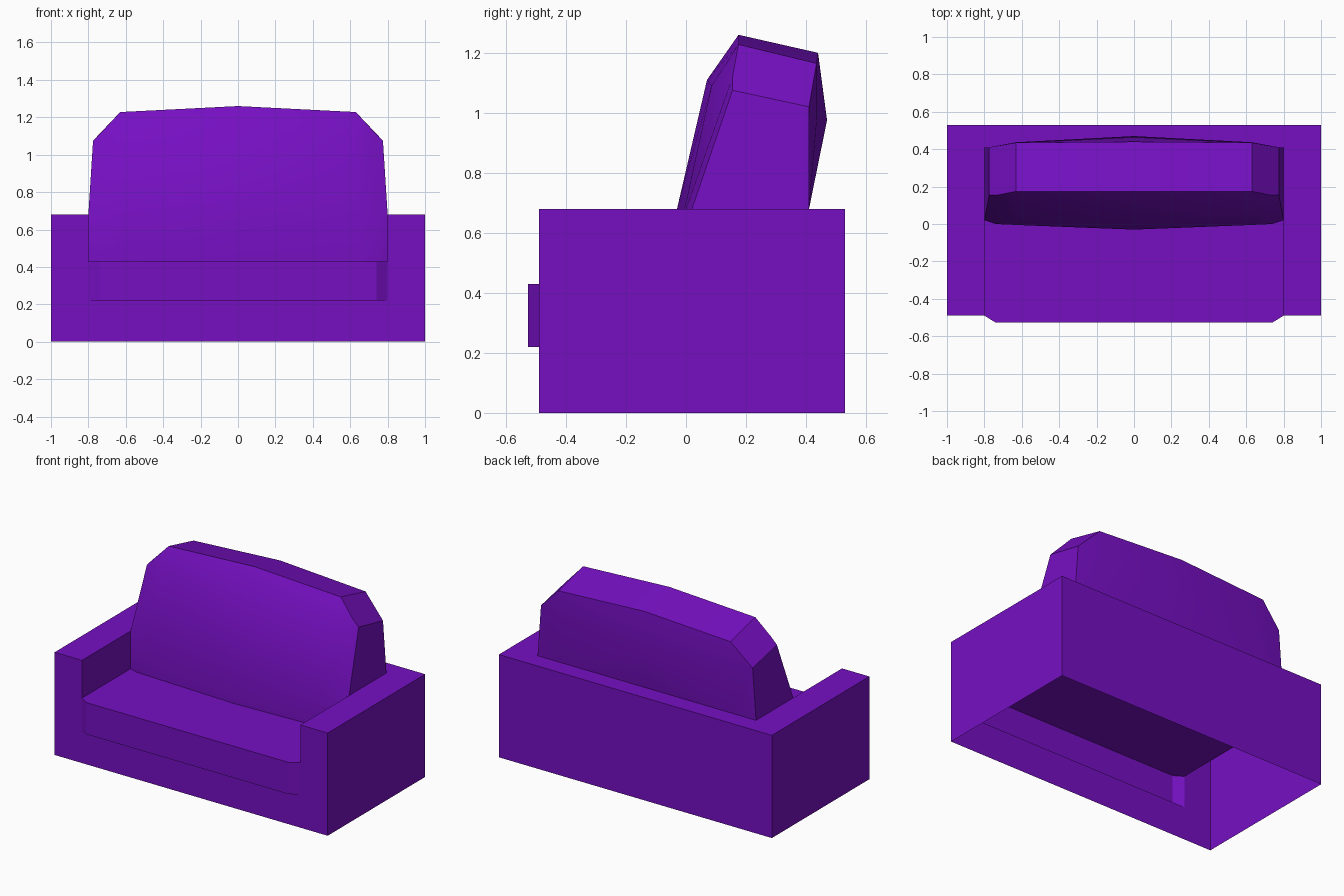
import bpy, bmesh, math

if "Cube" in bpy.data.objects:
    bpy.data.objects.remove(bpy.data.objects["Cube"])

purple = bpy.data.materials.new("purple fabric")
purple.diffuse_color = (0.18, 0.005, 0.54, 1)
purple.use_nodes = True
purple.node_tree.nodes["Principled BSDF"].inputs["Base Color"].default_value = purple.diffuse_color


def half_object(name, faces, smooth=None):
    """Build the right half from faces given as point lists, then mirror it."""
    bm = bmesh.new()
    for pts in faces:
        bm.faces.new([bm.verts.new(p) for p in pts])
    bmesh.ops.remove_doubles(bm, verts=bm.verts, dist=0.0005)
    bmesh.ops.recalc_face_normals(bm, faces=bm.faces)
    me = bpy.data.meshes.new(name)
    bm.to_mesh(me)
    bm.free()
    me.materials.append(purple)
    ob = bpy.data.objects.new(name, me)
    bpy.context.collection.objects.link(ob)
    if smooth:
        bpy.ops.object.select_all(action='DESELECT')
        ob.select_set(True)
        bpy.context.view_layer.objects.active = ob
        bpy.ops.object.shade_smooth_by_angle(angle=math.radians(smooth))
    mod = ob.modifiers.new("mirror", 'MIRROR')
    mod.use_axis[0] = True
    mod.merge_threshold = 0.0005
    return ob


def rect_x(x, y0, y1, z0, z1):
    return [(x, y0, z0), (x, y1, z0), (x, y1, z1), (x, y0, z1)]


def rect_y(y, x0, x1, z0, z1):
    return [(x0, y, z0), (x1, y, z0), (x1, y, z1), (x0, y, z1)]


def rect_z(z, x0, x1, y0, y1):
    return [(x0, y0, z), (x1, y0, z), (x1, y1, z), (x0, y1, z)]


F, B, NOSE = -0.49, 0.53, -0.527       # front, back, seat nose
LOW, SEAT, ARM = 0.22, 0.43, 0.68      # heights

# Frame: hollow shell with arms, open underneath
half_object("frame", [
    rect_x(1, F, B, 0, ARM),
    rect_y(B, 0, 1, 0, ARM),
    rect_z(ARM, 0.8, 1, F, B),
    rect_z(ARM, 0, 0.8, 0.41, B),
    rect_x(0.8, F, 0.02, SEAT, ARM),
    rect_y(F, 0.8, 1, 0, ARM),
    rect_y(F, 0, 0.8, 0, LOW),
])

# Seat: flat top with a slightly projecting, chamfered nose
edge = [(0, NOSE), (0.74, NOSE), (0.8, F)]
faces = [[(x, y, SEAT) for x, y in edge + [(0.8, 0.02), (0.74, 0), (0.63, -0.005), (0, -0.03)]],
         [(x, y, LOW) for x, y in edge + [(0, F)]]]
for (xa, ya), (xb, yb) in zip(edge, edge[1:]):
    faces.append([(xa, ya, LOW), (xb, yb, LOW), (xb, yb, SEAT), (xa, ya, SEAT)])
half_object("seat", faces)

# Backrest: side profiles at the centre and near the end, then the rounded end
mid = [(0, y, z) for y, z in [(-.03, SEAT), (-.03, ARM), (.07, 1.11), (.175, 1.26),
                              (.44, 1.2), (.47, .975), (.41, ARM)]]
end = [(0.63, y, z) for y, z in [(-.005, SEAT), (-.005, ARM), (.085, 1.09), (.175, 1.228),
                                 (.435, 1.165), (.437, .99), (.41, ARM)]]
rim = [(.74, 0, SEAT), (.74, 0, ARM), (.73, .155, 1.12)]
side = [(.8, .02, SEAT), (.8, .02, ARM), (.775, .155, 1.075), (.775, .41, 1.02), (.8, .41, ARM)]


def strip(a, b):
    return [[a[i], b[i], b[i + 1], a[i + 1]] for i in range(min(len(a), len(b)) - 1)]


faces = strip(mid, end) + strip(end, rim) + strip(rim, side)
faces += [
    [end[2], rim[2], end[3]],
    [rim[2], side[2], side[3], end[4], end[3]],
    [side[1], side[4], side[3], side[2]],
    [end[5], side[3], end[4]],
    [end[6], side[4], side[3], end[5]],
]
half_object("backrest", faces, smooth=35)
